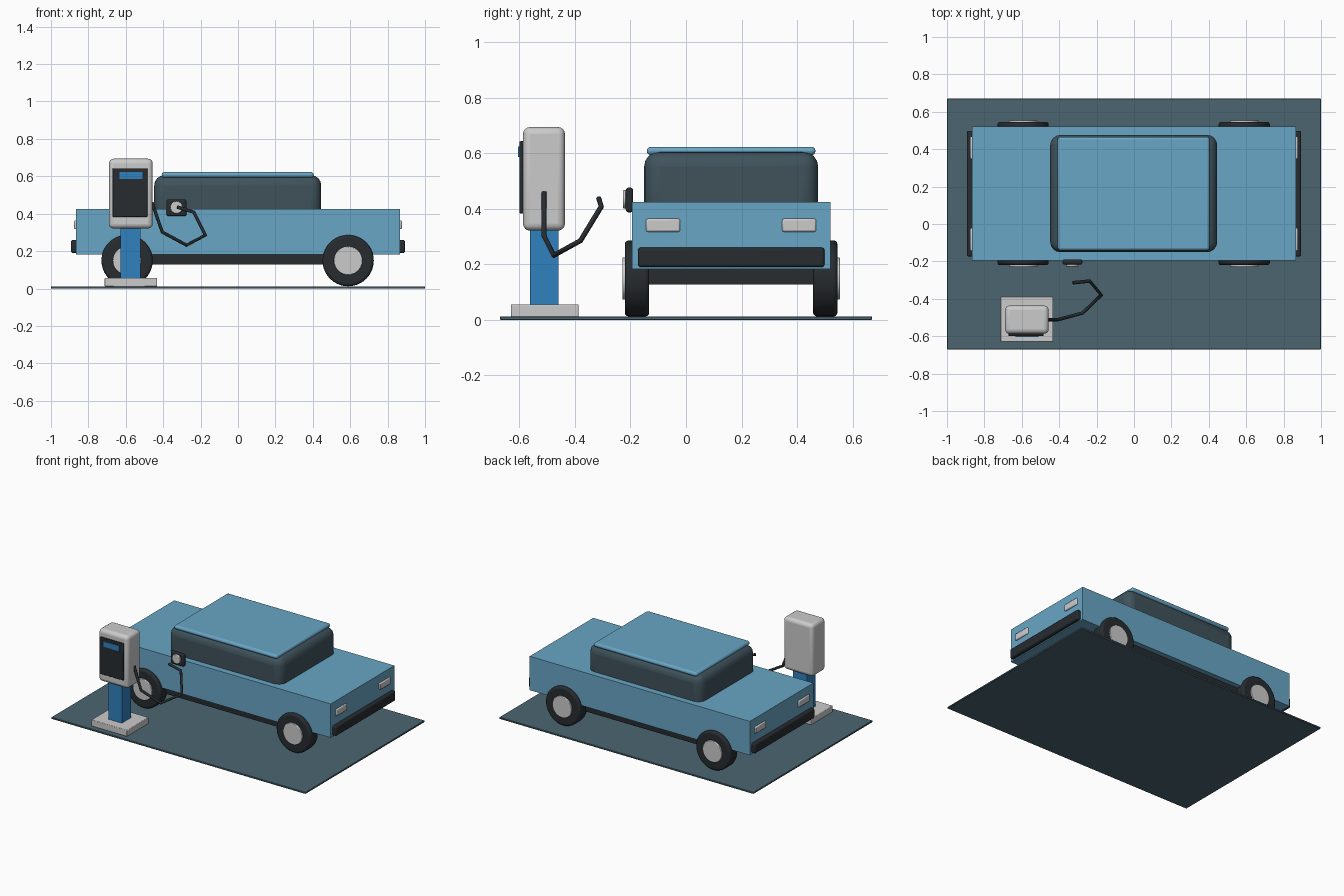
import bpy, math
from mathutils import Vector

if "Cube" in bpy.data.objects:
    bpy.data.objects.remove(bpy.data.objects["Cube"])


def material(name, rgb):
    m = bpy.data.materials.new(name)
    m.diffuse_color = (*rgb, 1)
    m.use_nodes = True
    m.node_tree.nodes["Principled BSDF"].inputs["Base Color"].default_value = m.diffuse_color
    return m


BLUE = material("paint_blue", (0.14, 0.38, 0.56))
DARK = material("rubber_dark", (0.02, 0.025, 0.03))
GLASS = material("tinted_glass", (0.05, 0.085, 0.105))
SLATE = material("slate", (0.07, 0.13, 0.16))
POST = material("post_blue", (0.03, 0.22, 0.52))


def finish(ob, name, mat, bevel, segments):
    ob.name = name
    if mat:
        ob.data.materials.append(mat)
    if bevel:
        b = ob.modifiers.new("bevel", 'BEVEL')
        b.width, b.segments = bevel, segments
        b.limit_method = 'ANGLE'
    bpy.ops.object.shade_smooth_by_angle(angle=math.radians(35))
    return ob


def box(name, x, y, z, mat=None, bevel=0, segments=3):
    """Box from (min, max) pairs on each axis."""
    bpy.ops.mesh.primitive_cube_add(size=1, location=[sum(r) / 2 for r in (x, y, z)])
    ob = bpy.context.object
    ob.scale = [r[1] - r[0] for r in (x, y, z)]
    bpy.ops.object.transform_apply(location=False, rotation=False, scale=True)
    return finish(ob, name, mat, bevel, segments)


def disc(name, x, y, z, r, mat=None, bevel=0, verts=40):
    """Cylinder along y, y given as (min, max)."""
    bpy.ops.mesh.primitive_cylinder_add(vertices=verts, radius=r, depth=y[1] - y[0],
                                        location=(x, sum(y) / 2, z),
                                        rotation=(math.pi / 2, 0, 0))
    return finish(bpy.context.object, name, mat, bevel, 3)


# Parking pad
box("parking_pad", (-1, 1), (-.67, .67), (0, .012), SLATE, .002, 1)

# Car body, underside, cabin and roof
CY = .1625
box("car_body", (-.866, .866), (-.195, .52), (.183, .424), BLUE)
box("underbody", (-.68, .68), (CY - .32, CY + .32), (.128, .2), DARK)
box("cabin", (-.448, .445), (-.151, .476), (.34, .606), GLASS, .055, 4)
box("roof", (-.408, .404), (-.141, .466), (.593, .623), BLUE, .014, 3)

# Bumpers and lamps at both ends
for s, end in ((1, "front"), (-1, "rear")):
    def span(a, b):
        return tuple(sorted((s * a, s * b)))
    box(end + "_bumper", span(.84, .893), (CY - .336, CY + .336), (.19, .26), DARK, .01)
    for t, side in ((-1, "right"), (1, "left")):
        c = CY + t * .245
        box(f"{end}_{side}_lamp", span(.85, .876), (c - .061, c + .061), (.317, .364),
            None, .006, 2)

# Wheels with hub caps
for x, end in ((.589, "front"), (-.593, "rear")):
    for t, side in ((-1, "right"), (1, "left")):
        def across(a, b):
            return tuple(sorted((CY + t * a, CY + t * b)))
        disc(f"{end}_{side}_tyre", x, across(.295, .383), .149, .137, DARK, .014)
        disc(f"{end}_{side}_hub", x, across(.36, .392), .149, .076, None, .004)

# Charger stand
box("charger_base", (-.713, -.432), (-.631, -.387), (.01, .056), None, .004, 2)
box("charger_post", (-.628, -.521), (-.561, -.46), (.05, .34), POST)
box("charger_cabinet", (-.69, -.456), (-.587, -.436), (.321, .694), None, .025, 4)
box("charger_panel", (-.671, -.484), (-.6, -.58), (.383, .643), DARK, .004, 2)
box("charger_display", (-.634, -.511), (-.605, -.595), (.586, .624), POST)

# Charge port and plug on the car
box("charge_port", (-.382, -.276), (-.217, -.19), (.387, .476), DARK, .01)
disc("charge_plug", -.329, (-.227, -.2), .434, .033, None, .004, 32)

# Charging cable: straight runs with bends
points = [(-.46, -.511, .46), (-.405, -.511, .302), (-.275, -.476, .232),
          (-.175, -.38, .285), (-.236, -.305, .408), (-.326, -.314, .436)]
curve = bpy.data.curves.new("charging_cable", 'CURVE')
curve.dimensions = '3D'
curve.bevel_depth, curve.bevel_resolution = .0095, 3
curve.use_fill_caps = True
spline = curve.splines.new('POLY')
spline.points.add(len(points) - 1)
for p, co in zip(spline.points, points):
    p.co = (*co, 1)
cable = bpy.data.objects.new("charging_cable", curve)
curve.materials.append(DARK)
bpy.context.collection.objects.link(cable)
